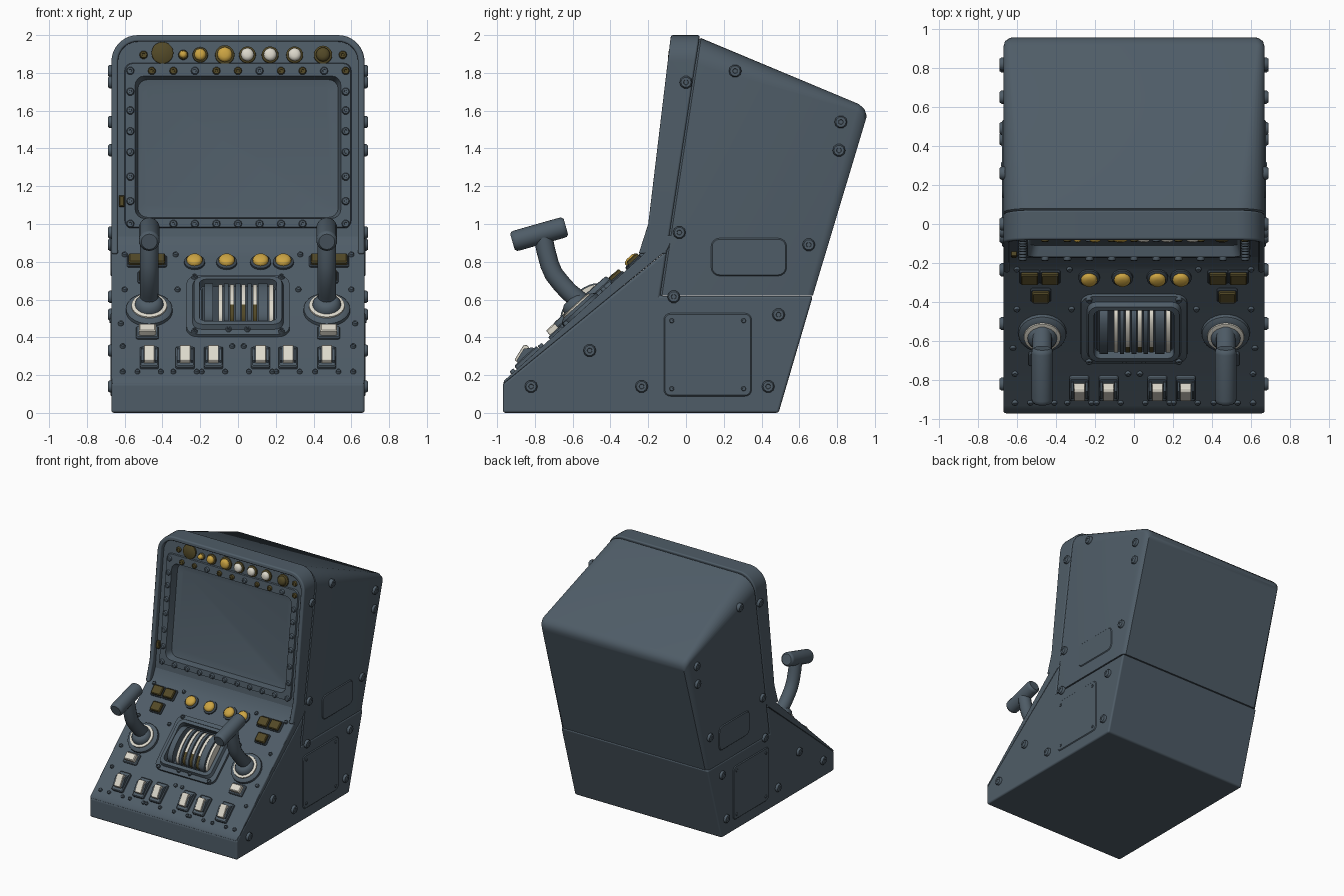
import bpy, bmesh, math
from mathutils import Matrix, Vector

if "Cube" in bpy.data.objects:
    bpy.data.objects.remove(bpy.data.objects["Cube"])

def material(name, rgb):
    m = bpy.data.materials.new(name)
    m.diffuse_color = (*rgb, 1)
    m.use_nodes = True
    m.node_tree.nodes["Principled BSDF"].inputs["Base Color"].default_value = m.diffuse_color
    return m

BODY = material("slate blue paint", (0.078, 0.108, 0.136))
DARK = material("dark slate", (0.045, 0.062, 0.08))
WHITE = material("off white", (0.72, 0.69, 0.6))
YELLOW = material("amber lamp", (0.6, 0.37, 0.055))
OLIVE = material("dark olive", (0.085, 0.066, 0.02))

def finish(name, bm, mat, M=Matrix(), bevel=0, angle=40):
    bmesh.ops.recalc_face_normals(bm, faces=bm.faces)
    me = bpy.data.meshes.new(name)
    bm.to_mesh(me)
    bm.free()
    me.materials.append(mat)
    me.shade_smooth()
    ob = bpy.data.objects.new(name, me)
    ob.matrix_world = M
    bpy.context.collection.objects.link(ob)
    if bevel:
        b = ob.modifiers.new("bevel", 'BEVEL')
        b.width, b.segments, b.harden_normals = bevel, 3, True
        b.limit_method, b.angle_limit = 'ANGLE', math.radians(angle)
    else:
        me.set_sharp_from_angle(angle=math.radians(angle))
    return ob

def loft(name, rings, mat, M=Matrix(), bevel=0, angle=40):
    """Skin closed rings of equal point count and cap both ends."""
    bm = bmesh.new()
    vs = [[bm.verts.new(p) for p in r] for r in rings]
    n = len(rings[0])
    for a, b in zip(vs, vs[1:]):
        for i in range(n):
            bm.faces.new((a[i], a[(i + 1) % n], b[(i + 1) % n], b[i]))
    bm.faces.new(vs[0])
    bm.faces.new(vs[-1])
    return finish(name, bm, mat, M, bevel, angle)

def prism(name, profile, hw, mat, M=Matrix(), bevel=0):
    return loft(name, [[(x, y, z) for y, z in profile] for x in (-hw, hw)], mat, M, bevel)

def lathe(name, M, profile, mat, segs=20):
    return loft(name, [[(r * math.cos(math.tau * i / segs), r * math.sin(math.tau * i / segs), h)
                        for i in range(segs)] for r, h in profile], mat, M)

def rrect(hw, hh, r, z, cy=0, n=4):
    pts = []
    for k, (sx, sy) in enumerate(((1, 1), (-1, 1), (-1, -1), (1, -1))):
        for i in range(n + 1):
            a = math.pi / 2 * (k + i / n)
            pts.append((sx * (hw - r) + r * math.cos(a), cy + sy * (hh - r) + r * math.sin(a), z))
    return pts

def plate(name, M, w, h, t, r, mat, edge=0.006):
    return loft(name, [rrect(w / 2, h / 2, r, -0.01), rrect(w / 2, h / 2, r, t - edge),
                       rrect(w / 2 - edge, h / 2 - edge, max(r - edge, 0.002), t)], mat, M)

def frame(X, Y, Z, o):
    m = Matrix((X, Y, Z)).transposed().to_4x4()
    m.translation = o
    return m

# Placement on the sloped console, the screen face and the sides
def on_panel(x, z):
    return frame((1, 0, 0), (0, .741, .671), (0, -.671, .741), (x, -.235 + (z - .83) / .906, z))

def on_screen(x, z, depth=.04):
    return frame((1, 0, 0), (0, .119, .993), (0, -.993, .119), (x, -.08 - (2 - z) * .12 + depth, z))

def on_side(s, y, z):
    return frame((0, s, 0), (0, 0, 1), (s, 0, 0), (s * .67, y, z))

def bolt(name, M, r, h, mat=BODY):
    lathe(name, M, [(r, -.01), (r, h * .5), (r * .8, h), (r * .4, h), (r * .35, h * .8)], mat, 10)

def lamp(name, M, r, mat, rim=DARK):
    lathe(name + "_rim", M, [(r * 1.35, -.01), (r * 1.3, .01), (r * 1.05, .016)], rim)
    lathe(name, M, [(r, 0), (r, .025), (r * .8, .036), (r * .4, .041)], mat)

# Cabinet: lower wedge and lofted upper housing whose corners sharpen rearward
prism("lower_cabinet", [(-.97, 0), (-.97, .155), (-.1, .86), (-.137, .62), (.672, .62), (.49, 0)],
      .67, BODY, bevel=.014)

def housing_ring(b, t, r, hw, n=8):
    L = math.dist(b, t)
    half = [(hw, 0)] + [(hw - r + r * math.cos(a), 1 - r * (1 - math.sin(a)) / L)
                        for a in (math.pi / 2 * i / n for i in range(n + 1))]
    pts = half + [(-x, h) for x, h in reversed(half)]
    return [(x, b[0] + (t[0] - b[0]) * h, b[1] + (t[1] - b[1]) * h) for x, h in pts]

loft("upper_housing", [housing_ring(*a) for a in (
    ((-.137, .622), (.065, 1.975), .14, .66), ((-.127, .622), (.08, 1.984), .14, .67),
    ((.64, .622), (.915, 1.635), .04, .67), ((.662, .622), (.945, 1.608), .04, .662),
    ((.672, .622), (.957, 1.57), .04, .645))], BODY)

# Sloped console slab
prism("console_panel", [(-.968, .152), (-.962, .172), (-.93, .2), (-.235, .83), (-.195, .875),
                        (-.165, .94), (-.06, .94), (-.1, .862)], .67, BODY, bevel=.01)

# Arched lip around the screen face
def lip_section(xo, zo, xi, zi):
    yf = lambda z: -.08 - (2 - z) * .12 - max(0, 1 - z) * .2
    yb = lambda z: -.1 + (z - .86) * .152
    return [(xo, yf(zo), zo), (xi, yf(zi), zi), (xi, yb(zi), zi), (xo, yb(zo), zo)]

half = [(.67, .84, .635, .84), (.67, 1, .635, 1)]
for i in range(10):
    c, s = math.cos(math.pi / 18 * i), math.sin(math.pi / 18 * i)
    half.append((.53 + .14 * c, 1.86 + .14 * s, .53 + .105 * c, 1.86 + .105 * s))
arch = half + [(-a, b, -c, d) for a, b, c, d in reversed(half)]
loft("screen_lip", [lip_section(*a) for a in arch], BODY, bevel=.012)

# Screen face with bolted flange and recessed screen
loft("screen_face", [rrect(.645, .56, .11, -.06), rrect(.645, .56, .11, 0),
                     rrect(.6, .44, .04, 0), rrect(.596, .436, .04, .012),
                     rrect(.545, .38, .05, .012, -.01), rrect(.53, .367, .05, -.045, -.01),
                     rrect(.49, .33, .04, -.052, -.01)], BODY, on_screen(0, 1.415), angle=30)
for i in range(11):
    x = -.57 + .114 * i
    bolt("flange_bolt_top", on_screen(x, 1.81, .028), .021, .016, OLIVE if i % 3 else BODY)
    bolt("flange_bolt_bottom", on_screen(x, 1.0, .028), .021, .016)
for s in (-1, 1):
    for z in (1.7, 1.6, 1.49, 1.38, 1.25, 1.12):
        bolt("flange_bolt_side", on_screen(s * .57, z, .028), .021, .016)
plate("side_catch", on_screen(-.615, 1.12), .03, .06, .025, .005, OLIVE)

# Indicator row above the screen
for x, r, m in ((-.29, .02, YELLOW), (-.2, .031, YELLOW), (-.07, .039, YELLOW),
                (.05, .034, WHITE), (.17, .034, WHITE), (.3, .034, WHITE), (.45, .037, OLIVE)):
    lamp("indicator", on_screen(x, 1.895), r, m, OLIVE)
lathe("indicator_dial", on_screen(-.4, 1.905), [(.058, -.01), (.058, .012), (.05, .018)], OLIVE)
for x in (-.5, .555):
    bolt("indicator_stud", on_screen(x, 1.895), .022, .015, OLIVE)

# Lamps and square keys at the top of the console
for x in (-.23, -.06, .12, .24):
    lamp("console_lamp", on_panel(x, .795), .042, YELLOW)
for s in (-1, 1):
    for x, z in ((.535, .8), (.43, .8), (.478, .715)):
        plate("key_surround", on_panel(s * x, z), .106, .09, .012, .012, DARK)
        plate("square_key", on_panel(s * x, z), .088, .074, .032, .01, OLIVE)

# Throttle quadrant: framed well with curved blades
loft("throttle_frame", [rrect(.275, .235, .06, -.01), rrect(.272, .232, .06, .016),
                        rrect(.24, .2, .05, .022), rrect(.232, .19, .05, .048),
                        rrect(.205, .165, .035, .05), rrect(.2, .16, .03, .004)],
     BODY, on_panel(0, .56), angle=30)
plate("throttle_floor", on_panel(0, .56), .39, .31, .007, .02, DARK)

def blade(name, x, w, height, length, mat):
    arc = [(length * math.cos(math.pi * i / 14), .004 + height * math.sin(math.pi * i / 14) ** .8)
           for i in range(15)]
    return prism(name, arc, w / 2, mat, on_panel(x, .56))

for x, w in ((-.155, .045), (-.062, .022), (0, .026), (.06, .022), (.132, .05)):
    blade("throttle_blade", x, w, .085, .15, BODY)
for i, x in enumerate((-.092, -.032, .03, .09, .176)):
    ob = blade("throttle_strip", x, .022, .078, .145, WHITE)
    ob.data.materials.append(OLIVE)
    for f in ob.data.polygons:
        if i in (1, 2, 3) and abs(f.normal.x) < .5 and f.center.y < -.06:
            f.material_index = 1
for x in (-.2, .2):
    for dz in (-.143, .143):
        bolt("throttle_screw", on_panel(x * 1.15, .56 + dz), .017, .034)
for x in (-.05, .05):
    bolt("throttle_lower_screw", on_panel(x, .425), .017, .034)

# Control levers with T grips
path = [(-.53, .555), (-.57, .6), (-.622, .642), (-.665, .69), (-.7, .735), (-.722, .785),
        (-.742, .86), (-.76, .95)]
for s in (-1, 1):
    x0 = s * .47
    M = on_panel(x0, .54)
    lathe("lever_base", M, [(.125, -.01), (.122, .018), (.1, .034), (.06, .034)], BODY, 28)
    lathe("lever_collar", M, [(.096, .02), (.094, .042), (.076, .046)], WHITE, 28)
    lathe("lever_boot", M, [(.078, .03), (.074, .055), (.062, .075), (.045, .085)], BODY, 28)
    rings = []
    for i, p in enumerate(path):
        a, b = path[max(i - 1, 0)], path[min(i + 1, len(path) - 1)]
        t = Vector((0, b[0] - a[0], b[1] - a[1])).normalized()
        n = Vector((1, 0, 0)).cross(t)
        rings.append([Vector((x0, *p)) + .05 * (Vector((math.cos(q), 0, 0)) + n * math.sin(q))
                      for q in (math.tau * k / 16 for k in range(16))])
    loft("lever_stem", rings, BODY)
    ax = Vector((0, .275, .078)).normalized()
    G = frame((1, 0, 0), ax.cross(Vector((1, 0, 0))), ax, (x0, -.915, .907))
    lathe("lever_grip", G, [(.042, -.004), (.053, .006), (.055, .02), (.055, .265),
                            (.053, .28), (.042, .29)], BODY, 24)
    # White key below each lever
    plate("lower_key_surround", on_panel(x0 + s * .01, .42), .12, .09, .015, .01, BODY)
    plate("lower_key", on_panel(x0 + s * .01, .42), .09, .06, .048, .008, WHITE)

# Bottom row of rocker switches in brackets
for x in (-.47, -.28, -.13, .12, .265, .47):
    M = on_panel(x, .285)
    plate("switch_bracket", M, .1, .16, .022, .012, BODY)
    for s in (-1, 1):
        prism("switch_cheek", [(-.05, 0), (-.05, .035), (.02, .055), (.06, .03), (.06, 0)], .006,
              BODY, M @ Matrix.Translation((s * .037, 0, 0)))
    prism("switch_rocker", [(-.055, .01), (-.055, .045), (.03, .07), (.045, .06), (.045, .01)],
          .028, WHITE, M, bevel=.004)
    for dx in (-.062, .062):
        bolt("switch_screw", on_panel(x + dx, .215), .014, .016)

# Small console screws
for z, xs in ((.215, (.61,)), (.35, (.61, .03)), (.47, (.62,)), (.65, (.6, .32)), (.835, (.6, .33))):
    for x in xs:
        for s in (-1, 1):
            bolt("console_screw", on_panel(s * x, z), .015, .016)

# Side bolts and access hatches, mirrored
for s in (-1, 1):
    for y, z in ((0, 1.75), (.26, 1.81), (.82, 1.54), (.81, 1.39), (-.035, .955), (.65, .89),
                 (-.065, .615), (.49, .52), (-.51, .33), (-.82, .14), (-.235, .14), (.435, .14)):
        bolt("side_bolt", on_side(s, y, z), .034, .018)
    plate("upper_hatch", on_side(s, .333, .825), .4, .2, .006, .045, BODY)
    plate("lower_hatch", on_side(s, .115, .308), .465, .44, .006, .035, BODY)
    for dy in (-.19, .19):
        for dz in (-.18, .18):
            bolt("hatch_screw", on_side(s, .115 + dy, .308 + dz), .013, .011)
